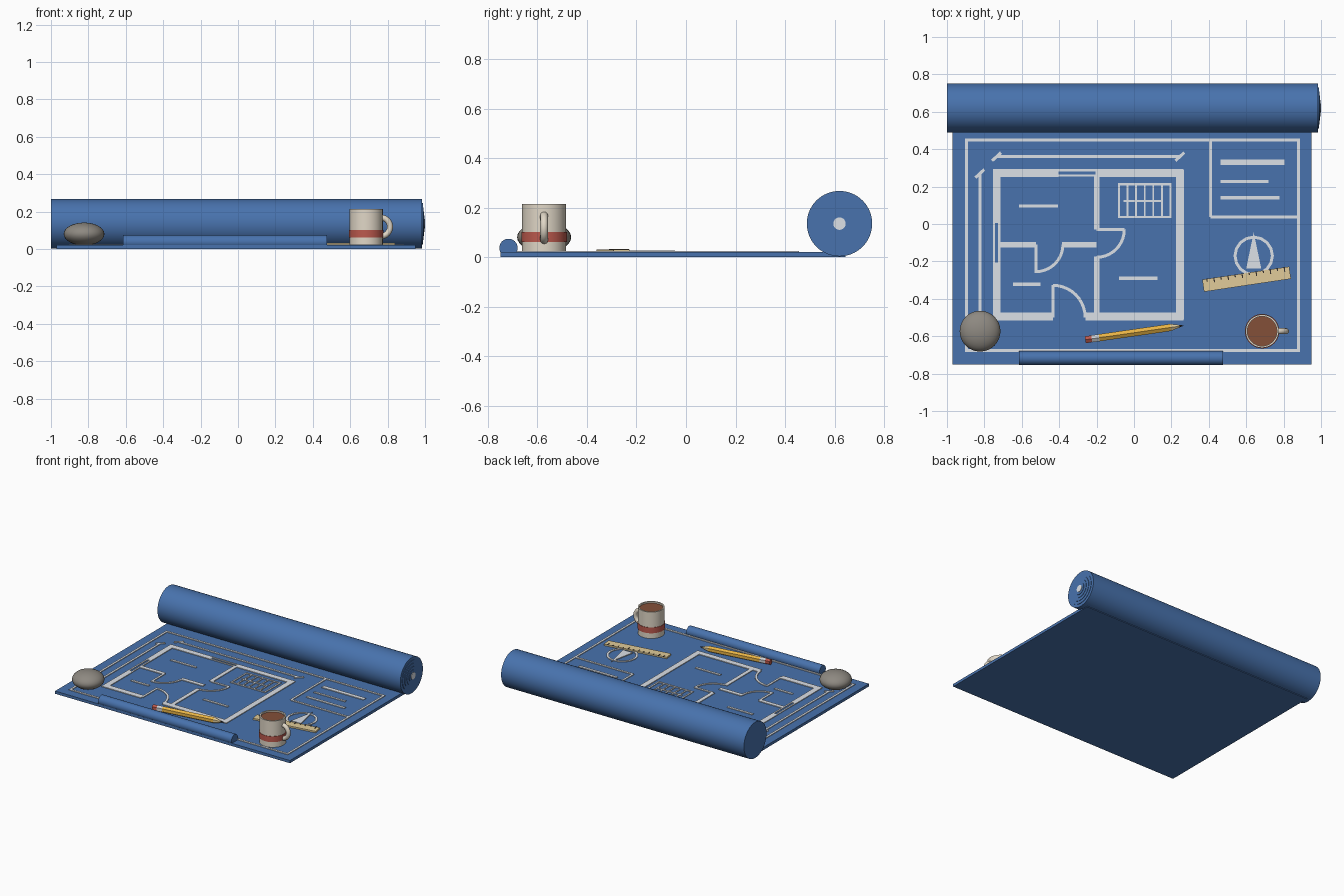
import bpy, bmesh
from math import sin, cos, pi, radians
from mathutils import Matrix, Vector

if "Cube" in bpy.data.objects:
    bpy.data.objects.remove(bpy.data.objects["Cube"])


def material(name, *rgb):
    m = bpy.data.materials.new(name)
    m.use_nodes = True
    m.diffuse_color = (*rgb, 1)
    m.node_tree.nodes["Principled BSDF"].inputs["Base Color"].default_value = (*rgb, 1)
    return m


BLUE = material("paper blue", 0.065, 0.17, 0.42)
WHITE = material("line white", 0.72, 0.75, 0.8)
STONE = material("stone grey", 0.27, 0.25, 0.22)
CREAM = material("mug cream", 0.75, 0.68, 0.57)
RED = material("warm red", 0.5, 0.1, 0.075)
COFFEE = material("coffee brown", 0.23, 0.08, 0.04)
YELLOW = material("pencil yellow", 0.8, 0.45, 0.06)
WOOD = material("pale wood", 0.75, 0.6, 0.32)
DARK = material("graphite", 0.04, 0.03, 0.025)
METAL = material("ferrule silver", 0.6, 0.62, 0.65)
TOP = 0.02      # upper surface of the sheet
INK = 0.025     # upper surface of the drawn lines


def finish(name, bm, mats, smooth=False):
    bmesh.ops.remove_doubles(bm, verts=bm.verts, dist=1e-5)
    bmesh.ops.recalc_face_normals(bm, faces=bm.faces)
    mesh = bpy.data.meshes.new(name)
    bm.to_mesh(mesh)
    bm.free()
    for m in mats:
        mesh.materials.append(m)
    ob = bpy.data.objects.new(name, mesh)
    bpy.context.collection.objects.link(ob)
    if smooth:
        bpy.ops.object.select_all(action='DESELECT')
        ob.select_set(True)
        bpy.context.view_layer.objects.active = ob
        bpy.ops.object.shade_smooth_by_angle(angle=radians(35))
    return ob


def prism(bm, outline, z0, z1):
    """Upright prism over a flat outline."""
    low = [bm.verts.new((x, y, z0)) for x, y in outline]
    high = [bm.verts.new((x, y, z1)) for x, y in outline]
    n = len(outline)
    faces = [bm.faces.new(low[::-1]), bm.faces.new(high)]
    faces += [bm.faces.new((low[i], low[(i + 1) % n], high[(i + 1) % n], high[i])) for i in range(n)]
    return faces


def stroke(bm, x0, y0, x1, y1, w=0.016):
    a, b = Vector((x0, y0)), Vector((x1, y1))
    side = (b - a).normalized().orthogonal() * w / 2
    prism(bm, [a + side, a - side, b - side, b + side], TOP - 0.002, INK)


def frame(bm, x0, y0, x1, y1, w=0.016):
    h = w / 2
    for y in (y0, y1):
        stroke(bm, x0 - h, y, x1 + h, y, w)
    for x in (x0, x1):
        stroke(bm, x, y0 + h, x, y1 - h, w)


def arc(bm, cx, cy, r, start, end, n, w=0.016):
    for i in range(n):
        a, b = (radians(start + (end - start) * k / n) for k in (i, i + 1))
        prism(bm, [(cx + q * cos(t), cy + q * sin(t)) for q, t in
                   ((r - w / 2, a), (r + w / 2, a), (r + w / 2, b), (r - w / 2, b))], TOP - 0.002, INK)


def lathe(name, profile, mats, place, segs=48, smooth=True):
    """Revolve (radius, height, material index of the band above) about z, then place."""
    bm = bmesh.new()
    rings = [[bm.verts.new((r * cos(2 * pi * i / segs), r * sin(2 * pi * i / segs), h)) if r else None
              for i in range(segs)] if r else [bm.verts.new((0, 0, h))] * segs for r, h, _ in profile]
    for k in range(len(rings) - 1):
        for i in range(segs):
            j = (i + 1) % segs
            quad = (rings[k][i], rings[k][j], rings[k + 1][j], rings[k + 1][i])
            bm.faces.new(list(dict.fromkeys(quad))).material_index = profile[k][2]
    bm.transform(place)
    return finish(name, bm, mats, smooth)


ALONG_X = Matrix.Rotation(pi / 2, 4, 'Y')

# Sheet with a large roll behind and a small curl in front
bm = bmesh.new()
prism(bm, [(-0.97, -0.75), (0.95, -0.75), (0.95, 0.645), (-0.97, 0.645)], 0, TOP)
finish("sheet", bm, [BLUE])

layers = [(0, -1, 0), (0.132, -1, 0), (0.132, 0.985, 0)]
for i in range(1, 5):
    r, x = 0.132 - 0.022 * i, 0.985 + 0.003 * i
    layers += [(r, x - 0.003, 0), (r, x, 0)]
layers += [(0.025, 0.997, 1), (0.025, 1, 1), (0, 1, 1)]
lathe("paper_roll", layers, [BLUE, WHITE], Matrix.Translation((0, 0.62, 0.135)) @ ALONG_X, 64)
lathe("front_curl", [(0, -0.615, 0), (0.037, -0.615, 0), (0.037, 0.475, 0), (0, 0.475, 0)],
      [BLUE], Matrix.Translation((0, -0.717, 0.037)) @ ALONG_X, 32)

# Border and title block
bm = bmesh.new()
frame(bm, -0.896, -0.677, 0.879, 0.448)
stroke(bm, 0.408, 0.037, 0.408, 0.448)
stroke(bm, 0.408, 0.037, 0.879, 0.037)
for y, x, w in ((0.33, 0.805, 0.03), (0.228, 0.72, 0.016), (0.14, 0.777, 0.02)):
    stroke(bm, 0.463, y, x, y, w)
finish("border_and_title_block", bm, [WHITE])

# Dimension lines with slanted ticks
bm = bmesh.new()
stroke(bm, -0.735, 0.36, 0.245, 0.36)
stroke(bm, -0.824, 0.27, -0.824, -0.495)
for x, y in ((-0.735, 0.36), (0.245, 0.36), (-0.824, 0.27), (-0.824, -0.495)):
    stroke(bm, x - 0.024, y - 0.022, x + 0.024, y + 0.022)
finish("dimension_lines", bm, [WHITE])

# Walls
bm = bmesh.new()
for x0, x1, y in ((-0.755, -0.405, 0.273), (-0.205, 0.265, 0.273),
                  (-0.755, -0.433, -0.495), (-0.26, 0.265, -0.495)):
    stroke(bm, x0, y, x1, y, 0.042)
for x, y0, y1 in ((-0.734, 0.29, 0.005), (-0.734, -0.205, -0.51), (0.245, 0.29, -0.51)):
    stroke(bm, x, y0, x, y1, 0.042)
for x0, y0, x1, y1 in ((-0.2, 0.26, -0.2, -0.03), (-0.2, -0.175, -0.2, -0.48),
                       (-0.72, -0.11, -0.525, -0.11), (-0.385, -0.11, -0.2, -0.11)):
    stroke(bm, x0, y0, x1, y1, 0.029)
finish("plan_walls", bm, [WHITE])

# Windows, doors and room labels
bm = bmesh.new()
for d in (-0.014, 0.014):
    stroke(bm, -0.405, 0.273 + d, -0.205, 0.273 + d, 0.012)
    stroke(bm, -0.734 + d, 0.005, -0.734 + d, -0.205, 0.012)
stroke(bm, -0.2, -0.03, -0.05, -0.03)
arc(bm, -0.2, -0.03, 0.148, 270, 360, 10)
stroke(bm, -0.525, -0.11, -0.525, -0.262)
arc(bm, -0.525, -0.11, 0.145, 270, 360, 10)
stroke(bm, -0.433, -0.5, -0.433, -0.325)
arc(bm, -0.433, -0.5, 0.172, 0, 90, 10)
for x0, x1, y in ((-0.615, -0.407, 0.096), (-0.648, -0.5, -0.322), (-0.08, 0.125, -0.29)):
    stroke(bm, x0, y, x1, y, 0.018)
finish("plan_details", bm, [WHITE])

# Staircase
bm = bmesh.new()
frame(bm, -0.08, 0.037, 0.195, 0.213, 0.012)
for i in range(1, 6):
    x = -0.08 + 0.0458 * i
    stroke(bm, x, 0.037, x, 0.213, 0.01)
stroke(bm, -0.055, 0.123, 0.15, 0.123, 0.012)
finish("plan_stairs", bm, [WHITE])

# North arrow
bm = bmesh.new()
arc(bm, 0.64, -0.17, 0.1, 0, 360, 16)
prism(bm, [(0.6, -0.237), (0.68, -0.237), (0.64, -0.045)], TOP - 0.002, INK + 0.001)
finish("north_arrow", bm, [WHITE])

# Ruler with graduation marks along its far edge
bm = bmesh.new()
prism(bm, [(-0.235, -0.033), (0.235, -0.033), (0.235, 0.033), (-0.235, 0.033)], TOP, 0.031)
for i in range(12):
    x, depth = -0.21 + 0.038 * i, 0.024 if i % 2 else 0.014
    for f in prism(bm, [(x - 0.003, 0.033 - depth), (x + 0.003, 0.033 - depth),
                        (x + 0.003, 0.034), (x - 0.003, 0.034)], 0.029, 0.033):
        f.material_index = 1
bm.transform(Matrix.Translation((0.602, -0.295, 0)) @ Matrix.Rotation(radians(8.5), 4, 'Z'))
finish("ruler", bm, [WOOD, DARK])

# Pencil, from eraser to point
pencil = [(0, -0.265, 0), (0.021, -0.265, 0), (0.021, -0.23, 1), (0.022, -0.23, 1), (0.022, -0.19, 2),
          (0.022, 0.195, 3), (0.008, 0.243, 4), (0, 0.268, 4)]
lathe("pencil", pencil, [RED, METAL, YELLOW, WOOD, DARK],
      Matrix.Translation((0.002, -0.581, 0.041)) @ Matrix.Rotation(radians(8.2), 4, 'Z') @ ALONG_X, 6, False)

# Stone paperweight
bm = bmesh.new()
bmesh.ops.create_uvsphere(bm, u_segments=32, v_segments=16, radius=1)
bm.transform(Matrix.Translation((-0.823, -0.573, 0.08)) @ Matrix.Diagonal((0.109, 0.109, 0.061, 1)))
finish("stone_paperweight", bm, [STONE], True)

# Mug with painted band, coffee and handle
mug_at = Matrix.Translation((0.685, -0.573, 0))
mug = [(0, 0.02, 0), (0.089, 0.02, 0), (0.089, 0.06, 1), (0.092, 0.06, 1), (0.092, 0.102, 1), (0.089, 0.102, 0),
       (0.089, 0.215, 0), (0.079, 0.215, 0), (0.079, 0.204, 2), (0, 0.204, 2)]
lathe("mug", mug, [CREAM, RED, COFFEE], mug_at, 40)
bpy.ops.mesh.primitive_torus_add(major_segments=32, minor_segments=12, major_radius=0.05, minor_radius=0.016,
                                 location=(0.763, -0.573, 0.118), rotation=(pi / 2, 0, 0))
handle = bpy.context.object
handle.name = "mug_handle"
handle.data.materials.append(CREAM)
bm = bmesh.new()
bm.from_mesh(handle.data)
# keep only the outer half of the ring, which is let into the mug wall
bmesh.ops.bisect_plane(bm, geom=bm.verts[:] + bm.edges[:] + bm.faces[:], plane_co=(0, 0, 0),
                       plane_no=(-1, 0, 0), clear_outer=True)
bm.to_mesh(handle.data)
bm.free()
bpy.ops.object.shade_smooth_by_angle(angle=radians(40))
